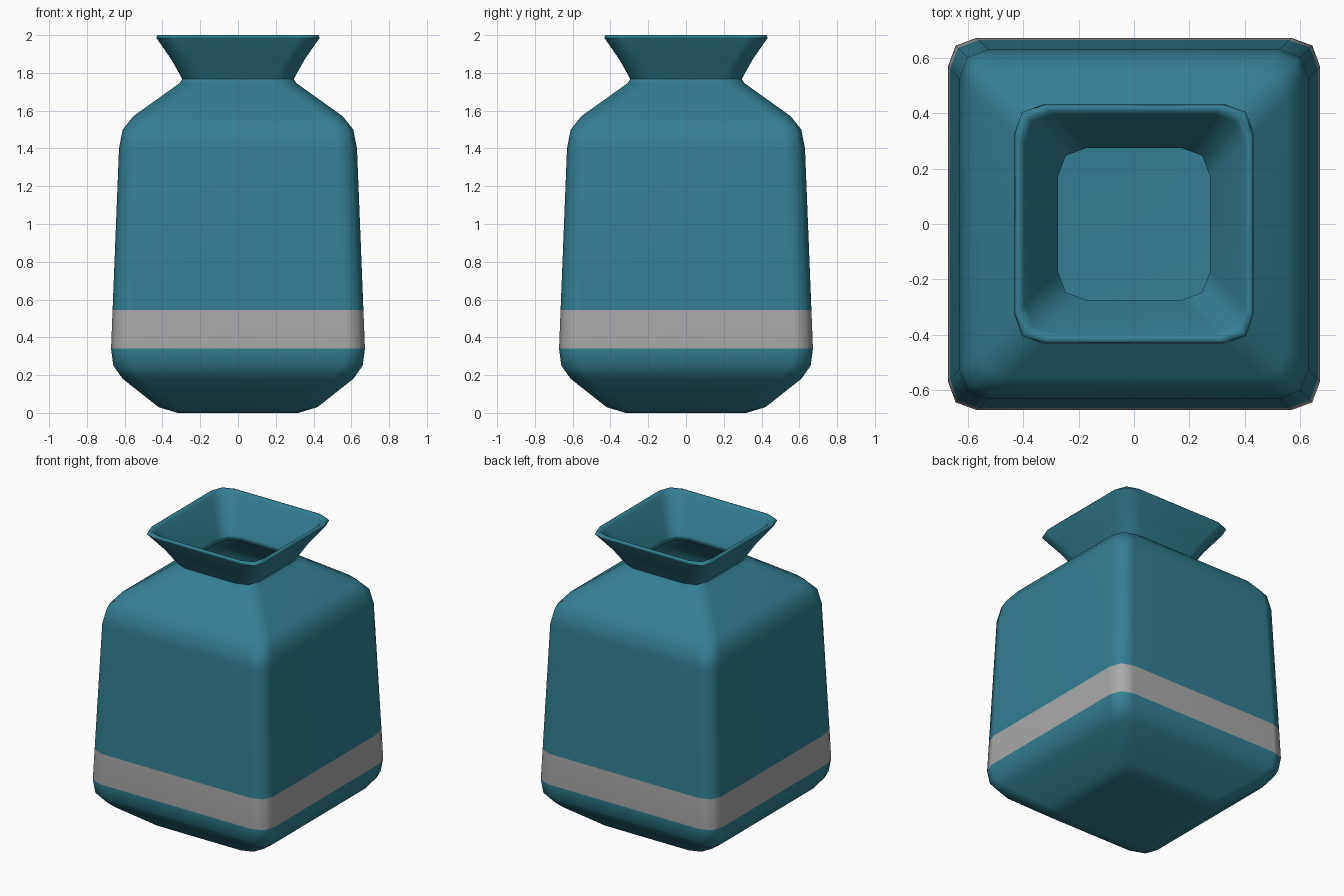
import bpy
import bmesh
import math

cube = bpy.data.objects.get("Cube")
if cube:
    bpy.data.objects.remove(cube, do_unlink=True)


def make_material(name, rgb):
    mat = bpy.data.materials.new(name)
    mat.use_nodes = True
    color = (*rgb, 1.0)
    mat.diffuse_color = color
    bsdf = mat.node_tree.nodes["Principled BSDF"]
    bsdf.inputs["Base Color"].default_value = color
    bsdf.inputs["Roughness"].default_value = 0.6
    return mat


TEAL = make_material("teal glaze", (0.033, 0.212, 0.283))
GREY = make_material("grey band", (0.40, 0.40, 0.40))
BAND_LOW, BAND_HIGH = 0.34, 0.545

# Half-width and height, from the base up the outside, over the lip, down the inside
OUTSIDE = [(0.32, 0.0), (0.42, 0.03), (0.61, 0.18), (0.66, 0.25),
           (0.672, BAND_LOW), (0.664, BAND_HIGH), (0.63, 1.40),
           (0.61, 1.50), (0.555, 1.57), (0.31, 1.745), (0.295, 1.767)]
LIP = [(0.352, 1.87), (0.432, 1.985), (0.425, 2.0), (0.41, 2.0), (0.395, 1.985)]
INSIDE = [(0.275, 1.775), (0.285, 1.73), (0.53, 1.55), (0.60, 1.40),
          (0.64, 0.34), (0.58, 0.20), (0.40, 0.06), (0.32, 0.035)]


def square_ring(bm, half, z, cut=0.105):
    """Square ring with two-segment rounded corners."""
    corner = [(half, half - cut), (half - cut * 0.27, half - cut * 0.27),
              (half - cut, half)]
    verts = []
    for turn in range(4):
        c, s = round(math.cos(turn * math.pi / 2)), round(math.sin(turn * math.pi / 2))
        verts += [bm.verts.new((x * c - y * s, x * s + y * c, z)) for x, y in corner]
    return verts


# Vase: one loft through all the rings, closed by base and inner floor
bm = bmesh.new()
rings = [square_ring(bm, half, z) for half, z in OUTSIDE + LIP + INSIDE]
for i, (low, high) in enumerate(zip(rings, rings[1:])):
    for k in range(len(low)):
        n = (k + 1) % len(low)
        face = bm.faces.new((low[k], low[n], high[n], high[k]))
        # Painted band around the lower body
        face.material_index = int(OUTSIDE[4] == (OUTSIDE + LIP + INSIDE)[i])
bm.faces.new(rings[0][::-1])
bm.faces.new(rings[-1])
bm.normal_update()

mesh = bpy.data.meshes.new("vase")
bm.to_mesh(mesh)
bm.free()
mesh.materials.append(TEAL)
mesh.materials.append(GREY)
vase = bpy.data.objects.new("vase", mesh)
bpy.context.collection.objects.link(vase)

# Soft corners with a crisp neck crease
bpy.ops.object.select_all(action="DESELECT")
vase.select_set(True)
bpy.context.view_layer.objects.active = vase
bpy.ops.object.shade_smooth_by_angle(angle=math.radians(60))
weighted = vase.modifiers.new("weighted normals", "WEIGHTED_NORMAL")
weighted.keep_sharp = True
